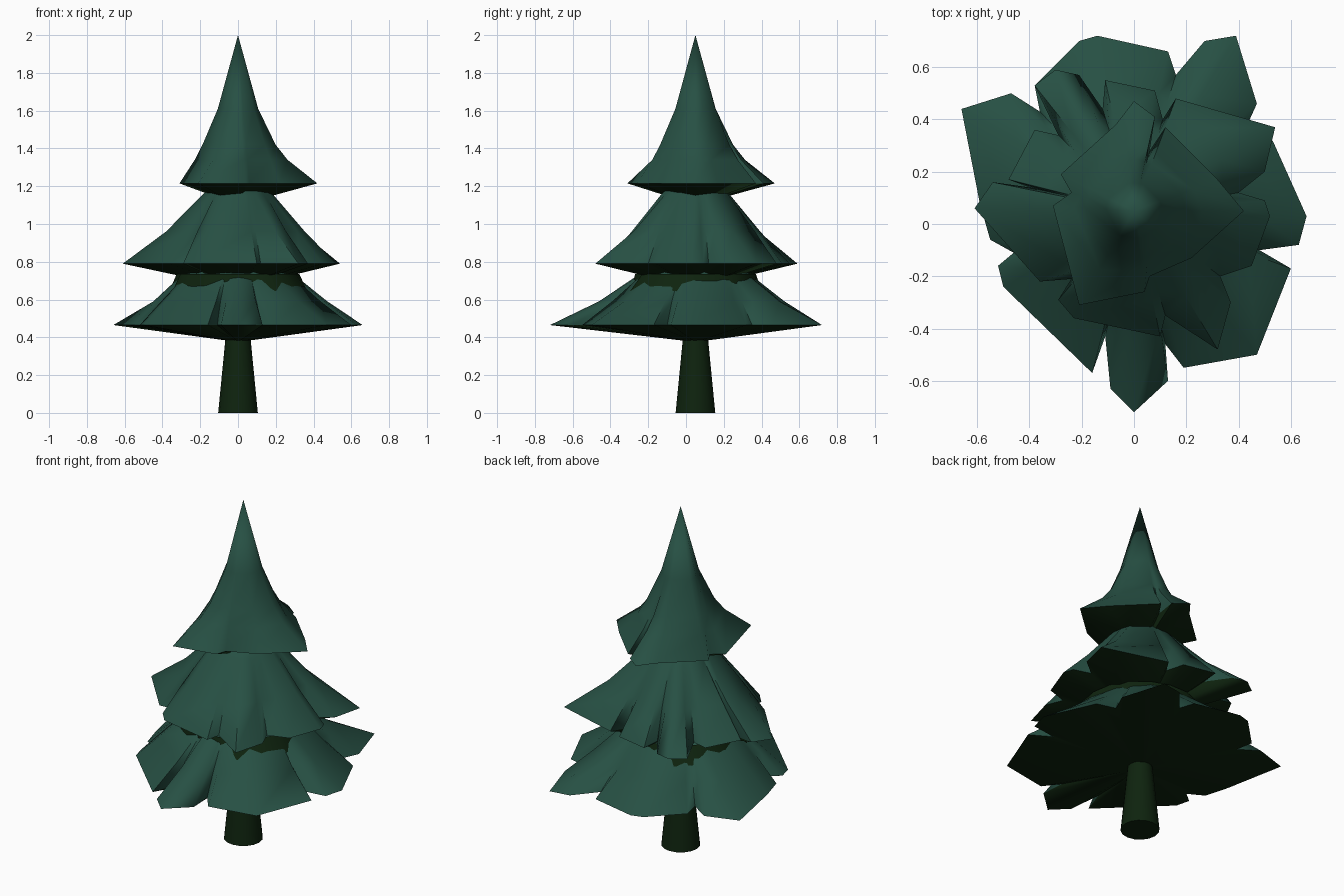
import bpy, bmesh, math, random

if "Cube" in bpy.data.objects:
    bpy.data.objects.remove(bpy.data.objects["Cube"])

random.seed(4)
CY = 0.05  # trunk axis lies slightly behind centre


def material(name, col):
    m = bpy.data.materials.new(name)
    m.diffuse_color = (*col, 1)
    m.use_nodes = True
    m.node_tree.nodes["Principled BSDF"].inputs["Base Color"].default_value = m.diffuse_color
    return m


GREEN = material("pine green", (0.020, 0.080, 0.057))
DARK = material("dark trunk green", (0.0045, 0.017, 0.0045))


def finish(bm, name, mats, angle):
    me = bpy.data.meshes.new(name)
    bm.to_mesh(me)
    bm.free()
    for m in mats:
        me.materials.append(m)
    for p in me.polygons:
        p.use_smooth = True
    me.set_sharp_from_angle(angle=math.radians(angle))
    ob = bpy.data.objects.new(name, me)
    bpy.context.collection.objects.link(ob)
    return ob


def bridge(bm, a, b):
    n = len(a)
    for i in range(n):
        j = (i + 1) % n
        bm.faces.new((a[i], a[j], b[j], b[i]))


def tier(name, rim, z_rim, z_under, rings, z_apex):
    """Ragged branch skirt: rim outline, rings of (z, radius, raggedness), apex."""
    bm = bmesh.new()
    pol = [(math.atan2(y - CY, x), math.hypot(x, y - CY)) for x, y in rim]
    mean = sum(r for _, r in pol) / len(pol)

    def ring(z, f):
        return [bm.verts.new((f(r) * math.cos(a), CY + f(r) * math.sin(a), z)) for a, r in pol]

    edge = ring(z_rim, lambda r: r)
    prev = edge
    for z, rad, rag in rings:
        cur = ring(z, lambda r: rad + rag * (r - mean))
        bridge(bm, prev, cur)
        prev = cur
    top = bm.verts.new((0, CY, z_apex))
    low = bm.verts.new((0, CY, z_under))
    for i in range(len(pol)):
        j = (i + 1) % len(pol)
        bm.faces.new((prev[i], prev[j], top))
        f = bm.faces.new((edge[j], edge[i], low))
        f.material_index = 1  # underside
    return finish(bm, name, (GREEN, DARK), 65)


# Outlines of the ragged branch tips, seen from above
low_rim = [(.66, .03), (.53, .32), (.42, .35), (.47, .46), (.39, .72), (.27, .70),
           (.16, .57), (.13, .66), (-.14, .72), (-.21, .70), (-.38, .53), (-.36, .43),
           (-.47, .50), (-.66, .44), (-.59, .08), (-.55, -.06), (-.46, -.11), (-.52, -.16),
           (-.50, -.24), (-.16, -.57), (-.11, -.43), (-.09, -.63), (0, -.72), (.13, -.60),
           (.12, -.46), (.19, -.55), (.47, -.50), (.60, -.17), (.48, -.10), (.63, -.08)]
mid_rim = [(.52, .03), (.50, .09), (.40, .12), (.50, .20), (.54, .37), (.16, .48), (.11, .40),
           (.08, .51), (-.11, .55), (-.12, .44), (-.21, .57), (-.30, .59), (-.38, .53),
           (-.29, .34), (-.38, .36), (-.48, .17), (-.40, .14), (-.54, .16), (-.61, .06),
           (-.36, -.22), (-.24, -.21), (-.29, -.29), (-.23, -.36), (.10, -.43), (.12, -.35),
           (.32, -.48), (.37, -.30), (.33, -.20), (.45, -.16)]
top_rim = [(.42, .05), (.32, .17), (.12, .37), (.06, .28), (.08, .41), (0, .47), (-.07, .38),
           (-.28, .19), (-.24, .12), (-.31, .07), (-.21, -.31), (.04, -.26), (.06, -.20),
           (.22, -.13)]

tier("lower_branches", low_rim, .465, .375, [(.59, .46, .35), (.72, .31, .05), (.76, .26, 0)], .84)
tier("middle_branches", mid_rim, .79, .66, [(.96, .345, .3), (1.15, .19, .03), (1.19, .15, 0)], 1.24)
tier("upper_branches", top_rim, 1.215, 1.10, [(1.34, .235, .3), (1.42, .19, .1), (1.61, .107, 0)], 2.0)

# Dark ragged collar peeking out beneath the middle branches
bm = bmesh.new()
N = 18
up, dn = [], []
for i in range(N):
    a = 2 * math.pi * i / N
    c, s = math.cos(a), math.sin(a)
    ru, rd = .325, random.uniform(.325, .405)
    up.append(bm.verts.new((ru * c, CY + ru * s, .735)))
    dn.append(bm.verts.new((rd * c, CY + rd * s, .645)))
bridge(bm, dn, up)
finish(bm, "collar", (DARK,), 65)

# Tapered trunk
bm = bmesh.new()
bmesh.ops.create_cone(bm, cap_ends=True, segments=16, radius1=.105, radius2=.062, depth=.44)
bmesh.ops.translate(bm, verts=bm.verts, vec=(0, CY, .22))
finish(bm, "trunk", (DARK,), 40)
